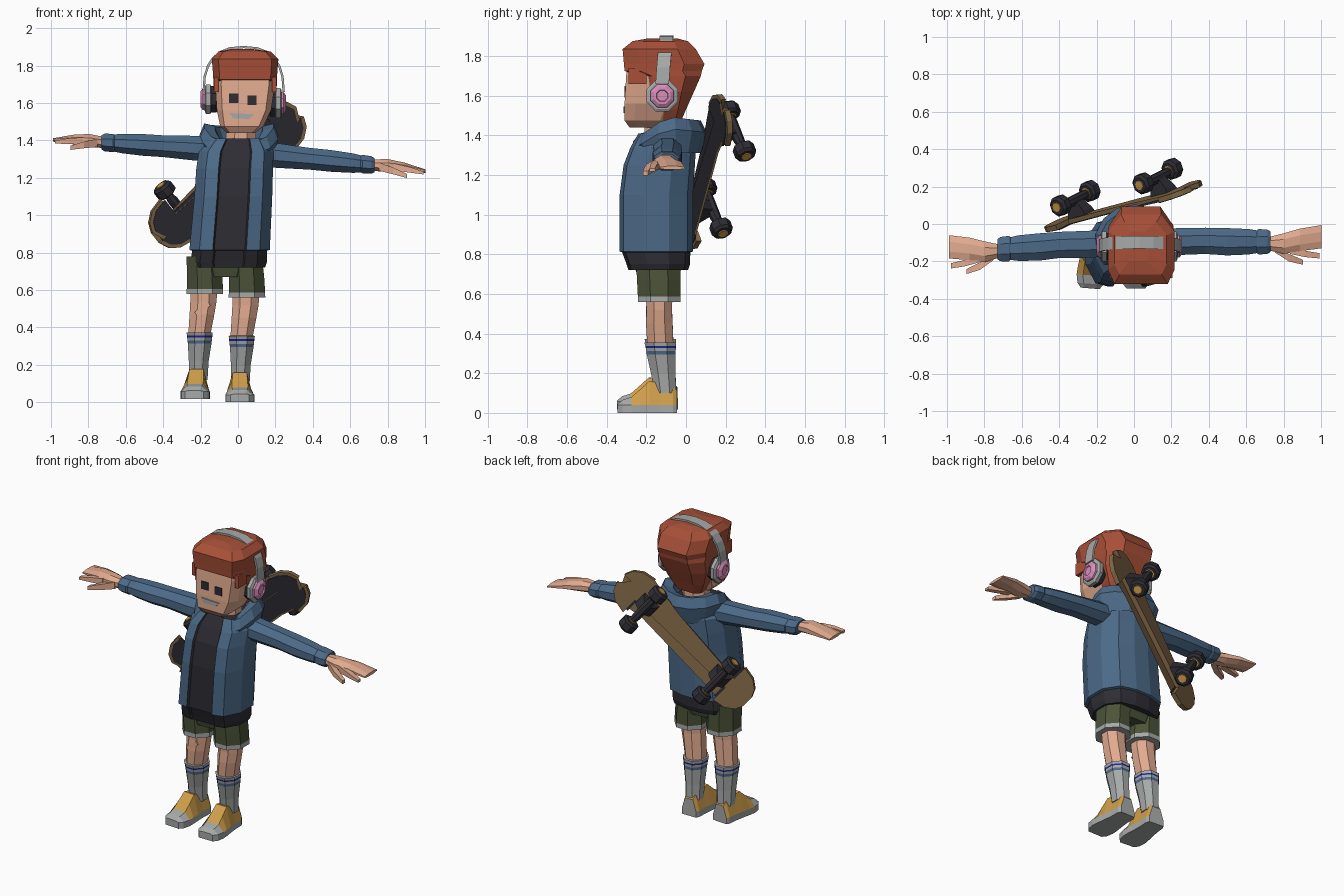
import bpy, bmesh, math
from mathutils import Vector, Matrix

cube = bpy.data.objects.get("Cube")
if cube:
    bpy.data.objects.remove(cube)


def material(name, rgb):
    lin = [(c / 255 / 12.92 if c < 11 else ((c / 255 + 0.055) / 1.055) ** 2.4) for c in rgb]
    m = bpy.data.materials.new(name)
    m.use_nodes = True
    m.diffuse_color = (*lin, 1)
    bsdf = m.node_tree.nodes["Principled BSDF"]
    bsdf.inputs["Base Color"].default_value = (*lin, 1)
    bsdf.inputs["Roughness"].default_value = 0.9
    return m


BLUE = material("jacket_blue", (76, 106, 136))
SKIN = material("skin", (226, 171, 143))
HAIR = material("hair_red", (168, 80, 56))
DARK = material("charcoal", (46, 45, 52))
GREEN = material("shorts_green", (75, 83, 56))
GREY = material("light_grey", (166, 170, 168))
PINK = material("pink", (216, 142, 188))
YELLOW = material("shoe_yellow", (208, 158, 74))
BROWN = material("deck_brown", (130, 104, 70))
NAVY = material("stripe_navy", (30, 36, 150))


def loft(name, rings, mats, rule=None, matrix=None):
    """Skin a list of point rings; rule(i, j) picks the material of each side face."""
    bm = bmesh.new()
    vs = [[bm.verts.new(p) for p in r] for r in rings]
    n = len(vs[0])
    for i in range(len(vs) - 1):
        for j in range(n):
            k = (j + 1) % n
            f = bm.faces.new((vs[i][j], vs[i][k], vs[i + 1][k], vs[i + 1][j]))
            f.material_index = rule(i, j) if rule else 0
    for ring, i in ((vs[0], 0), (vs[-1], len(vs) - 2)):
        bm.faces.new(ring).material_index = rule(i, 0) if rule else 0
    bmesh.ops.recalc_face_normals(bm, faces=bm.faces)
    me = bpy.data.meshes.new(name)
    bm.to_mesh(me)
    bm.free()
    for m in mats:
        me.materials.append(m)
    ob = bpy.data.objects.new(name, me)
    if matrix:
        ob.matrix_world = matrix
    bpy.context.collection.objects.link(ob)
    return ob


def circle(n):
    r = 1 / math.cos(math.pi / n)
    return [(r * math.cos((j + .5) * 2 * math.pi / n), r * math.sin((j + .5) * 2 * math.pi / n)) for j in range(n)]


def mirrored(half):
    return half + [(-x, y) for x, y in reversed(half)]


OCT = circle(8)
BOX = circle(4)
BLOCK = mirrored([(.8, -1), (1, -.6), (1, .5), (.6, 1)])


def tube(name, axis, stations, mats, shape=OCT, rule=None, matrix=None):
    """Stations are (position, centre a, half a, centre b, half b) along an axis."""
    rings = []
    for t, ca, ha, cb, hb in stations:
        ring = []
        for a, b in shape:
            p = [ca + a * ha, cb + b * hb]
            p.insert(axis, t)
            ring.append(p)
        rings.append(ring)
    return loft(name, rings, mats, rule, matrix)


def box(name, centre, half, mat, matrix=None):
    x, y, z = centre
    hx, hy, hz = half
    return tube(name, 2, [(z - hz, x, hx, y, hy), (z + hz, x, hx, y, hy)], [mat], BOX, None, matrix)


# Open jacket over a dark shirt, with a dark hem
TORSO = mirrored([(.38, -.93), (.42, -1), (.75, -.9), (1, -.35), (1, .35), (.72, .85), (.25, 1)])
tube("jacket", 2, [(.72, -.05, .195, -.14, .15), (.75, -.05, .205, -.14, .16), (.81, -.045, .2, -.15, .172),
                   (.815, -.045, .215, -.15, .185), (1.1, -.025, .208, -.15, .185), (1.25, -.018, .205, -.135, .18),
                   (1.34, -.01, .2, -.115, .165), (1.41, 0, .15, -.11, .13)],
     [BLUE, DARK], TORSO, lambda i, j: int(i < 2 or j in (0, 12, 13)))

# Hood folded around the neck, open at the front
hood = []
for k in range(13):
    a = math.radians(25 + k * 310 / 12)
    s, c = math.sin(a), -math.cos(a)
    up = (1 + c) / 2
    top = 1.375 + .12 * min(1, up * 2) - .02 * max(0, c)
    hood.append([(.005 + s * rx, -.095 + c * ry, z) for rx, ry, z in (
        (.19, .17, 1.31), (.215, .2, top - .06), (.19, .17, top), (.13, .12, top - .015), (.09, .09, 1.36))])
loft("hood", hood, [BLUE])


# Arms, cuffs and hands
def arm(side, shoulder, wrist):
    a, b = Vector(shoulder), Vector(wrist)

    def run(part, stations, mat, shape=OCT):
        pts = []
        for t, dy, hy, dz, hz in stations:
            p = a.lerp(b, t)
            pts.append((p.x, p.y + dy, hy, p.z + dz, hz))
        tube(side + "_" + part, 0, pts, [mat], shape)

    run("sleeve", [(-.1, 0, .07, 0, .065), (.1, 0, .072, 0, .066), (.4, .005, .07, 0, .058),
                   (.6, 0, .073, 0, .058), (.8, 0, .068, 0, .052), (.9, 0, .058, 0, .044)], BLUE)
    run("cuff", [(.87, 0, .06, 0, .044), (.89, 0, .068, 0, .049), (.97, 0, .065, 0, .047), (1.0, 0, .055, 0, .038)], BLUE)
    run("hand", [(.98, -.01, .035, 0, .03), (1.12, -.01, .055, .005, .035),
                 (1.27, .01, .06, .005, .026), (1.47, .027, .062, -.004, .009)], SKIN)
    run("finger", [(1.18, -.045, .02, 0, .02), (1.32, -.065, .017, -.005, .015), (1.45, -.075, .014, -.015, .008)], SKIN, BOX)
    run("thumb", [(1.04, -.035, .022, -.005, .022), (1.17, -.085, .02, -.02, .018), (1.3, -.11, .013, -.04, .011)], SKIN, BOX)


arm("left", (.15, -.095, 1.325), (.73, -.095, 1.267))
arm("right", (-.18, -.105, 1.355), (-.73, -.135, 1.39))


# Legs, socks, shorts and shoes
SHOE = [(-1, 0), (1, 0), (1, .04), (.55, 1), (-.55, 1), (-1, .04)]


def leg(side, dx, dz, turn):
    m = Matrix.Translation((dx, 0, dz))
    tones = [0, 0, 1, 0, 2, 0, 0, 3, 3, 3]
    tube(side + "_leg", 2, [(.1, .012, .05, -.105, .055), (.2, .015, .053, -.115, .062), (.295, .02, .063, -.125, .073),
                            (.312, .02, .065, -.126, .074), (.328, .02, .067, -.127, .076), (.338, .02, .068, -.128, .077),
                            (.355, .02, .07, -.13, .08), (.356, .02, .06, -.13, .066), (.45, .032, .066, -.135, .067),
                            (.52, .04, .07, -.135, .064), (.66, .045, .075, -.135, .07)],
         [GREY, BLUE, NAVY, SKIN], OCT, lambda i, j: tones[min(i, 9)], m)
    tube(side + "_shorts", 2, [(.56, .048, .098, -.135, .108), (.588, .048, .097, -.135, .108),
                               (.67, .046, .094, -.137, .11), (.76, .04, .09, -.14, .112)],
         [GREEN, GREY], OCT, lambda i, j: int(i == 0), m)
    rings = []
    for y, w, top in ((-.045, .05, .11), (-.065, .06, .135), (-.13, .062, .15), (-.185, .068, .16),
                      (-.235, .075, .115), (-.275, .078, .08), (-.32, .07, .066), (-.345, .05, .045)):
        rings.append([(u * w, y + .1, h if h < .5 else top) for u, h in SHOE])
    loft(side + "_shoe", rings, [YELLOW, GREY], lambda i, j: int(i > 4 or j in (0, 1, 5)),
         Matrix.Translation((dx + .01, -.1, dz)) @ Matrix.Rotation(turn, 4, 'Z'))


leg("left", 0, 0, 0)
leg("right", -.225, .018, -.08)
tube("shorts_seat", 2, [(.67, -.065, .13, -.14, .1), (.78, -.06, .185, -.14, .13)], [GREEN])
box("knee_bandage", (0, 0, 0), (.045, .003, .014), SKIN,
    Matrix.Translation((-.19, -.2, .5)) @ Matrix.Rotation(-.7, 4, 'Y'))

# Neck, head and hair
tube("neck", 2, [(1.34, .01, .085, -.13, .08), (1.5, .02, .075, -.13, .08)], [SKIN])
tube("head", 2, [(1.44, .015, .075, -.195, .09), (1.475, .02, .115, -.19, .12), (1.56, .032, .145, -.17, .14),
                 (1.7, .038, .16, -.155, .147), (1.8, .038, .15, -.155, .14)], [SKIN], BLOCK)
tube("hair", 2, [(1.46, .025, .09, -.085, .055), (1.53, .03, .13, -.08, .08), (1.62, .035, .165, -.085, .125),
                 (1.7, .038, .17, -.08, .155), (1.725, .038, .17, -.115, .195), (1.76, .038, .172, -.11, .203),
                 (1.835, .038, .178, -.135, .185), (1.875, .035, .14, -.13, .14), (1.888, .02, .06, -.12, .08)],
     [HAIR], BLOCK)
for s in (-1, 1):
    box("sideburn", (.038 + s * .155, -.245, 1.7), (.012, .045, .04), HAIR)

# Face plates
for name, x, z in (("right_eye", -.022, 1.625), ("left_eye", .075, 1.615)):
    box(name, (x, -.307, z), (.025, .004, .025), DARK)
smile = [(-.045, 1.546), (.085, 1.54), (.06, 1.514), (-.025, 1.518)]
loft("mouth", [[(x, y, z) for x, z in smile] for y in (-.316, -.308)], [GREY])

# Headphones
band = []
for k in range(13):
    a = math.pi * k / 12
    c, s = math.cos(a), abs(math.sin(a))
    ex, ez = math.copysign(abs(c) ** .8, c), s ** .8
    y = -.12 + .022 * s
    band.append([(.03 + ex * r, y + w, 1.66 + ez * (r + .025)) for r, w in
                 ((.208, -.034), (.22, -.034), (.22, .034), (.208, .034))])
loft("headphone_band", band, [GREY])
for side, s, z in (("left", 1, 1.6), ("right", -1, 1.62)):
    parts = (("cushion", DARK, ((.135, .06), (.145, .072), (.175, .072))),
             ("ear_cup", GREY, ((.172, .07), (.176, .08), (.198, .08), (.205, .068))),
             ("ear_cap", PINK, ((.2, .06), (.216, .058), (.228, .042), (.229, .03), (.222, .026))))
    for part, mat, profile in parts:
        tube(side + "_" + part, 0, [(.028 + s * d, -.12, r, z, r) for d, r in profile], [mat])

# Skateboard slung across the back, built flat and then placed
n = Vector((-.362, 1, .107)).normalized()
u = Vector((.75, .2, .66))
u = (u - n * u.dot(n)).normalized()
v = n.cross(u)
place = Matrix((u, v, n)).transposed().to_4x4()
place.translation = (-.052, .083, 1.215)

corner = [(.37, .145), (.45, .128), (.5, .088), (.522, .035)]
outline = mirrored(corner)
outline = outline + [(x, -y) for x, y in reversed(outline)]
tube("deck", 2, [(0, 0, 1, 0, 1), (.028, 0, 1, 0, 1)], [BROWN], outline, None, place)
tube("grip", 2, [(-.004, 0, .965, 0, .9), (.001, 0, .965, 0, .9)], [DARK], outline, None, place)
for end, s in (("front", 1), ("rear", -1)):
    x = s * .3
    tube(end + "_truck_base", 2, [(.026, x, .06, 0, .045), (.05, x, .055, 0, .04), (.105, x, .025, 0, .03)],
         [DARK], BOX, None, place)
    tube(end + "_truck_axle", 1, [(-.12, x, .018, .12, .018), (-.06, x, .026, .115, .026), (.06, x, .026, .115, .026),
                                  (.12, x, .018, .12, .018)], [DARK], OCT, None, place)
    for t in (-1, 1):
        tube(end + "_wheel", 1, [(t * d, x, r, .122, r) for d, r in
                                 ((.1, .038), (.11, .052), (.155, .052), (.168, .04))], [DARK], OCT, None, place)
        for d in (.098, .168):
            tube(end + "_hub", 1, [(t * (d - .003), x, .026, .122, .026), (t * (d + .004), x, .024, .122, .024)],
                 [YELLOW], OCT, None, place)
